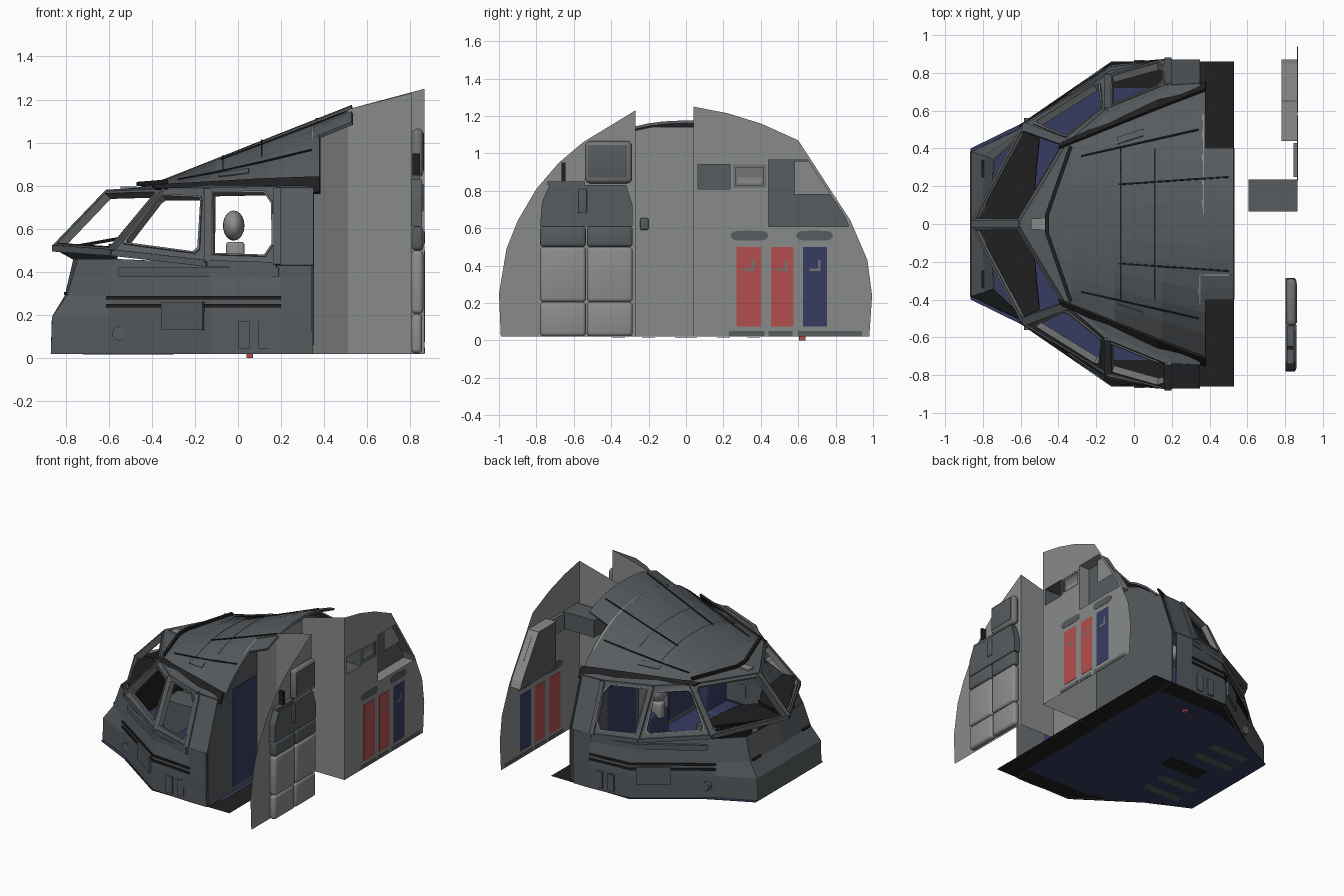
import bpy, bmesh, math
from mathutils import Vector
from mathutils.geometry import tessellate_polygon

if "Cube" in bpy.data.objects:
    bpy.data.objects.remove(bpy.data.objects["Cube"])

def mat(name, r, g, b):
    m = bpy.data.materials.new(name)
    m.diffuse_color = (r, g, b, 1)
    m.use_nodes = True
    m.node_tree.nodes["Principled BSDF"].inputs["Base Color"].default_value = m.diffuse_color
    return m
LIGHT = mat("light grey", .25, .26, .255)
MID = mat("mid grey", .17, .175, .175)
BODY = mat("slate grey", .095, .106, .115)
DARK = mat("near black", .014, .014, .015)
NAVY = mat("navy", .035, .045, .12)
RED = mat("red", .45, .075, .075)
PAD = mat("seat grey", .27, .27, .268)

def obj(name, verts, faces, m, thick=0):
    me = bpy.data.meshes.new(name)
    me.from_pydata([tuple(v) for v in verts], [], faces)
    me.materials.append(m)
    o = bpy.data.objects.new(name, me)
    bpy.context.collection.objects.link(o)
    if thick:
        s = o.modifiers.new("thickness", 'SOLIDIFY')
        s.thickness, s.offset = thick, 0
    return o

def sheet(name, loops, place, m, thick=0):
    """Flat outline with holes; place maps (u, v) to 3D."""
    pts = [p for l in loops for p in l]
    tris = tessellate_polygon([[Vector((*p, 0)) for p in l] for l in loops])
    return obj(name, [place(*p) for p in pts], [tuple(t) for t in tris], m, thick)

def loft(name, rows, m, thick=0):
    n = len(rows[0])
    faces = [(i*n+j, i*n+j+1, (i+1)*n+j+1, (i+1)*n+j) for i in range(len(rows)-1) for j in range(n-1)]
    return obj(name, [p for r in rows for p in r], faces, m, thick)

def box(name, xs, ys, zs, m, bevel=0, open_back=False, seg=3):
    v = [(x, y, z) for x in xs for y in ys for z in zs]
    f = [(0, 1, 3, 2), (0, 4, 5, 1), (2, 3, 7, 6), (0, 2, 6, 4), (1, 5, 7, 3)]
    o = obj(name, v, f if open_back else f + [(4, 6, 7, 5)], m)
    if bevel:
        b = o.modifiers.new("round", 'BEVEL')
        b.width, b.segments = bevel, seg
        for p in o.data.polygons:
            p.use_smooth = True
    return o

def beam(name, p, q, w, m):
    p, q = Vector(p), Vector(q)
    d = (q-p).normalized()
    a = d.cross(Vector((0, 0, 1))).normalized() * w/2
    b = d.cross(a).normalized() * w/2
    v = [e+s*a+t*b for e in (p, q) for s, t in ((-1, -1), (1, -1), (1, 1), (-1, 1))]
    return obj(name, v, [(0, 1, 2, 3), (7, 6, 5, 4)] + [(i, (i+1) % 4, (i+1) % 4+4, i+4) for i in range(4)], m)

def rect(y0, y1, z0, z1):
    return [(y0, z0), (y1, z0), (y1, z1), (y0, z1)]

def at_x(x):
    return lambda y, z: (x, y, z)

def flip(p, s):
    return (p[0], p[1]*s, p[2])

# floor: black sheet with navy carpet on both faces
half = [(-.865, .4), (-.6, .53), (-.12, .86), (.53, .86)]
outline = half + [(x, -y) for x, y in reversed(half)]
sheet("floor", [outline], lambda x, y: (x, y, .022), DARK)
inner = [(-.865, .4), (-.6, .53), (-.3, .68), (-.16, .72), (.37, .72)]
inner += [(x, -y) for x, y in reversed(inner)]
for z in (.018, .026):
    sheet("floor_carpet", [inner], lambda x, y: (x, y, z), NAVY)
for y in (-.36, -.2, .2, .36):
    box("floor_slot", (-.72, -.4), (y-.035, y+.035), (.015, .018), BODY)
box("floor_slot_centre", (-.62, -.3), (-.06, .06), (.015, .018), DARK)
box("drain_plug", (.04, .07), (.605, .64), (0, .02), RED)

# lower hull, window frames and side details, mirrored
rings = [
    [(-.865, 0, .02), (-.865, .38, .02), (-.6, .505, .02), (-.12, .84, .02), (.2, .86, .02), (.34, .86, .02)],
    [(-.86, 0, .19), (-.86, .38, .19), (-.6, .505, .19), (-.12, .84, .19), (.2, .865, .19), (.34, .865, .19)],
    [(-.80, 0, .29), (-.79, .36, .29), (-.59, .505, .29), (-.12, .83, .29), (.2, .865, .29), (.34, .865, .29)],
    [(-.76, 0, .46), (-.74, .34, .46), (-.57, .50, .46), (-.13, .78, .44), (.2, .865, .43), (.34, .865, .43)]]
B = [(-.85, 0, .51), (-.58, .52, .49), (-.14, .78, .44), (.18, .865, .43), (.35, .865, .43)]
T = [(-.60, 0, .77), (-.34, .43, .78), (-.14, .60, .78), (.18, .73, .785), (.35, .74, .785)]
R = [(-.46, 0, .785), (-.34, .41, .80), (-.13, .50, .80), (.18, .62, .80), (.36, .69, .8)]
# window openings in (u, v) across each frame, and the width of the inner rim
holes = [
    ("windscreen", [(.05, .05), (.93, .05), (.95, .10), (.95, .88), (.92, .93), (.05, .93)], .005),
    ("front_side_window", [(.08, .13), (.86, .11), (.91, .17), (.91, .83), (.88, .89), (.10, .89), (.06, .84), (.06, .17)], .03),
    ("rear_side_window", [(.08, .11), (.84, .11), (.95, .26), (.95, .80), (.84, .95), (.08, .95)], .025)]
for s in (1, -1):
    loft("lower_hull", [[flip(p, s) for p in r] for r in rings], BODY, .008)
    loft("brow_strip", [[flip(p, s) for p in r] for r in (T, R)], BODY, .015)
    for i, (name, hole, rim) in enumerate(holes):
        quad = [Vector(flip(p, s)) for p in (B[i], B[i+1], T[i+1], T[i])]
        def place(u, v):
            return (quad[0]*(1-u)+quad[1]*u)*(1-v) + (quad[3]*(1-u)+quad[2]*u)*v
        sheet(name+"_frame", [[(0, 0), (1, 0), (1, 1), (0, 1)], hole], place, BODY, .025)
        grown = [(.5+(u-.5)*(1+rim), .5+(v-.5)*(1+rim)) for u, v in hole]
        shrunk = [(.5+(u-.5)*(1-rim), .5+(v-.5)*(1-rim)) for u, v in hole]
        sheet(name+"_rim", [grown, shrunk], place, MID, .04)
        beam("sill_rail", quad[0], quad[1], .03, BODY)
        beam("head_rail", quad[3], quad[2], .025, BODY)
        beam("window_post", quad[1], quad[2], .035, BODY)
    loft("rear_side_panel", [[flip(p, s) for p in r[3:]] for r in (B, T)], BODY, .012)
    # skirt closing hull top to window sill at the nose
    loft("nose_sill", [[flip(p, s) for p in r] for r in (B[:2], [rings[3][0], rings[3][2]])], BODY, .01)
    # black flap hanging from the roof edge
    loft("roof_flap", [[flip(p, s) for p in r] for r in
         ([(-.40, .40, .80), (.12, .61, .83), (.38, .71, .84)], [(-.38, .43, .785), (.12, .66, .785), (.38, .75, .765)])], DARK, .015)
    # equipment grooves, boxes and hatches on the side
    for z in (.235, .272):
        loft("hull_groove", [[flip(p, s) for p in ((-.61, .515, h), (-.12, .846, h), (.2, .873, h))]
             for h in (z, z+.016)], DARK, .008)
    loft("equipment_box", [[flip(p, s) for p in ((-.35, .685, h), (-.16, .822, h))] for h in (.13, .26)], BODY, .02)
    loft("side_ledge", [[flip(p, s) for p in ((-.55, .53, h), (-.13, .80, h), (.19, .868, h))] for h in (.38, .42)], BODY, .02)
    for x in (0, .095):
        box("side_hatch", (x, x+.055), (s*.85, s*.868), (.045, .17), BODY)
    bpy.ops.mesh.primitive_cylinder_add(vertices=20, radius=.033, depth=.05, location=(-.55, s*.535, .115), rotation=(math.pi/2, 0, 0))
    bpy.context.object.name = "round_port"
    bpy.context.object.data.materials.append(BODY)
    # glare shield wedge behind the windscreen
    sheet("glare_shield", [[(-.83, .02), (-.58, .49), (-.50, .45), (-.53, .14), (-.6, .02)]],
          lambda x, y: (x, y*s, .505+.18*max(0, x+.83)), DARK, .015)
    box("instrument_panel", (-.60, -.56), (s*.06, s*.44), (.28, .53), DARK)
    # pilot seats
    box("pilot_seat_base", (-.26, .04), (s*.22, s*.48), (.08, .24), NAVY, .03)
    box("pilot_seat_back", (-.02, .06), (s*.22, s*.48), (.2, .46), NAVY, .03)
    box("headrest_stem", (-.055, .03), (s*.32, s*.38), (.42, .54), PAD, .015)
    bpy.ops.mesh.primitive_uv_sphere_add(segments=20, ring_count=10, location=(-.02, s*.35, .615))
    o = bpy.context.object
    o.name, o.scale = "headrest", (.05, .09, .07)
    o.data.materials.append(PAD)
    bpy.ops.object.shade_smooth()
    beam("nose_handle", (-.80, s*.25, .30), (-.80, s*.34, .30), .014, DARK)
beam("windscreen_centre_post", B[0], T[0], .035, BODY)
box("centre_console", (-.56, -.15), (-.09, .09), (.03, .3), BODY)
box("brow_plate", (-.545, -.47), (-.03, .03), (.785, .797), LIGHT)

# roof: curved shell rising to the rear
def width(x):
    return .42+.394*(x+.33) if x > -.33 else .07+.35*(x+.46)/.13
def roof_z(x, y):
    return .80+max(-.015, .396*(x+.4))*(1-min(1, abs(y)/max(width(x), .42))**2.4)
ts = [i/6 for i in range(-6, 7)]
def section(x, w):
    return [(x, t*w, roof_z(x, t*w)) for t in ts]
loft("roof", [section(x, width(x)) for x in (-.46, -.33, -.1, .15, .38)], BODY, .015)
loft("roof_rear", [section(x, .4) for x in (.37, .53)], BODY, .015)
def roof_strip(name, a, b, w, m, lift=.012):
    n = 8
    rows = []
    for i in range(n+1):
        x, y = a[0]+(b[0]-a[0])*i/n, a[1]+(b[1]-a[1])*i/n
        rows.append([(x, y-w, roof_z(x, y-w)+lift), (x, y+w, roof_z(x, y+w)+lift)])
    loft(name, rows, m, .006)
def cross_strip(name, x, y0, y1, w, m):
    ys = [y0+(y1-y0)*i/8 for i in range(9)]
    loft(name, [[(x+d, y, roof_z(x, y)+.013) for y in ys] for d in (-w, w)], m)
for s in (1, -1):
    beam("roof_front_edge", (-.46, s*.05, .808), (-.335, s*.41, .818), .02, DARK)
    roof_strip("roof_seam", (-.08, s*.21), (.5, s*.25), .004, DARK)
    roof_strip("roof_side_seam", (-.28, s*.36), (.34, s*.5), .004, DARK)
    roof_strip("overhead_panel", (-.09, s*.44), (.05, s*.485), .018, BODY)
beam("roof_front_tip", (-.46, -.05, .808), (-.46, .05, .808), .02, DARK)
for x in (-.07, .11):
    cross_strip("roof_cross_seam", x, -.4, .4, .003, DARK)
cross_strip("wall_top_right", .365, .05, .58, .006, LIGHT)
cross_strip("wall_top_left", .345, -.43, -.27, .006, LIGHT)
roof_strip("wall_top_door", (.345, -.27), (.51, -.27), .005, LIGHT)

# rear walls of the flight deck and the entry corridor
for s, x, y0 in ((-1, .345, .27), (1, .37, .04)):
    prof = [(y0, .02), (.86, .02), (.86, .43), (.74, .77), (.66, .83), (.5, .95), (.3, 1.04), (y0, 1.07)]
    sheet("rear_wall", [prof], lambda y, z: (x, y*s, z), BODY, .008)
box("rear_door_navy", (.337, .353), (-.56, -.28), (.06, .80), NAVY)
box("inner_door_navy", (.362, .369), (.08, .42), (.06, .80), NAVY)
sheet("corridor_door", [rect(-.27, .04, .02, 1.14)], at_x(.51), LIGHT)
box("door_handle", (.51, .53), (-.245, -.2), (.59, .655), BODY, .012)
sheet("door_side_wall", [[(.345, .02), (.51, .02), (.51, 1.13), (.345, 1.07)]], lambda x, z: (x, -.27, z), MID)
sheet("corridor_wall_left", [[(.51, .02), (.805, .02), (.805, 1.23), (.51, 1.155)]], lambda x, z: (x, -.27, z), LIGHT)
sheet("corridor_wall_right", [[(.37, .02), (.865, .02), (.865, 1.25), (.51, 1.155), (.37, 1.08)]], lambda x, z: (x, .04, z), LIGHT)

# right bulkhead with recesses
edge = [(.04, .02), (.98, .02), (.995, .24), (.97, .43), (.88, .64), (.6, 1.07), (.4, 1.16), (.22, 1.215), (.04, 1.25)]
locker = [(.44, .61), (.87, .61), (.85, .66), (.65, .965), (.44, .965)]
sheet("right_bulkhead", [edge, rect(.065, .235, .81, .94), rect(.25, .43, .815, .94), locker], at_x(.865), LIGHT)
box("deep_recess", (.605, .865), (.065, .235), (.81, .94), BODY, open_back=True)
box("screen_recess", (.845, .865), (.25, .43), (.815, .94), MID, open_back=True)
box("recess_screen", (.846, .853), (.27, .41), (.835, .92), MID)
sheet("screen_frame", [rect(.25, .43, .815, .94), rect(.265, .415, .83, .925)], at_x(.864), MID)
sheet("screen_ledge", [rect(.275, .405, .84, .87)], at_x(.856), LIGHT)
sheet("locker_recess_back", [locker], at_x(.78), BODY)
n = len(locker)
loft("locker_recess_sides", [[(x, *locker[i % n]) for i in range(n+1)] for x in (.78, .865)], LIGHT)
sheet("locker_shelf_panel", [[(.58, .78), (.775, .78), (.655, .96), (.58, .96)]], at_x(.82), LIGHT)
# lockers, vents and handles
for y0, y1, m in ((.27, .40, RED), (.455, .575, RED), (.625, .755, NAVY)):
    box("locker_door", (.863, .867), (y0, y1), (.075, .5), m)
    yc = (y0+y1)/2
    sheet("locker_handle", [[(yc-.03, .37), (yc+.03, .37), (yc+.03, .43), (yc+.015, .43), (yc+.015, .385), (yc-.03, .385)]], at_x(.868), MID)
for y0, y1 in ((.24, .44), (.59, .785)):
    pts = [((y0+y1)/2 + (y1-y0)/2*math.copysign(abs(math.cos(a))**.4, math.cos(a)), .56+.027*math.sin(a))
           for a in [k*math.pi/10+.01 for k in range(20)]]
    sheet("vent_plate", [pts], at_x(.865), BODY, .005)
for y0, y1 in ((.23, .42), (.44, .57), (.6, .94)):
    box("kick_strip", (.863, .867), (y0, y1), (.024, .05), BODY)

# left bulkhead and jump seat
edge = [(-.27, .02), (-.99, .02), (-1, .25), (-.96, .49), (-.90, .64), (-.8, .81), (-.68, .95), (-.55, 1.06), (-.27, 1.23)]
sheet("left_bulkhead", [edge], at_x(.805), LIGHT)
for y0, y1 in ((-.78, -.535), (-.53, -.285)):
    box("seat_pad_lower", (.805, .855), (y0, y1), (.022, .205), PAD, .02)
    box("seat_pad_upper", (.805, .86), (y0, y1), (.205, .5), PAD, .02)
    box("seat_cushion", (.805, .86), (y0, y1), (.5, .61), BODY, .018)
sheet("seat_back", [[(-.78, .61), (-.285, .61), (-.285, .72), (-.32, .83), (-.73, .83), (-.77, .74)]], at_x(.828), BODY, .05)
box("seat_back_slot", (.84, .86), (-.575, -.53), (.68, .81), BODY, .006)
box("seat_headrest", (.805, .86), (-.54, -.288), (.84, 1.065), MID, .025)
box("headrest_inset", (.855, .863), (-.525, -.315), (.87, 1.045), BODY, .003)
box("harness_post", (.81, .845), (-.665, -.645), (.85, .95), DARK)
box("harness_bar", (.81, .845), (-.74, -.54), (.83, .85), BODY)
